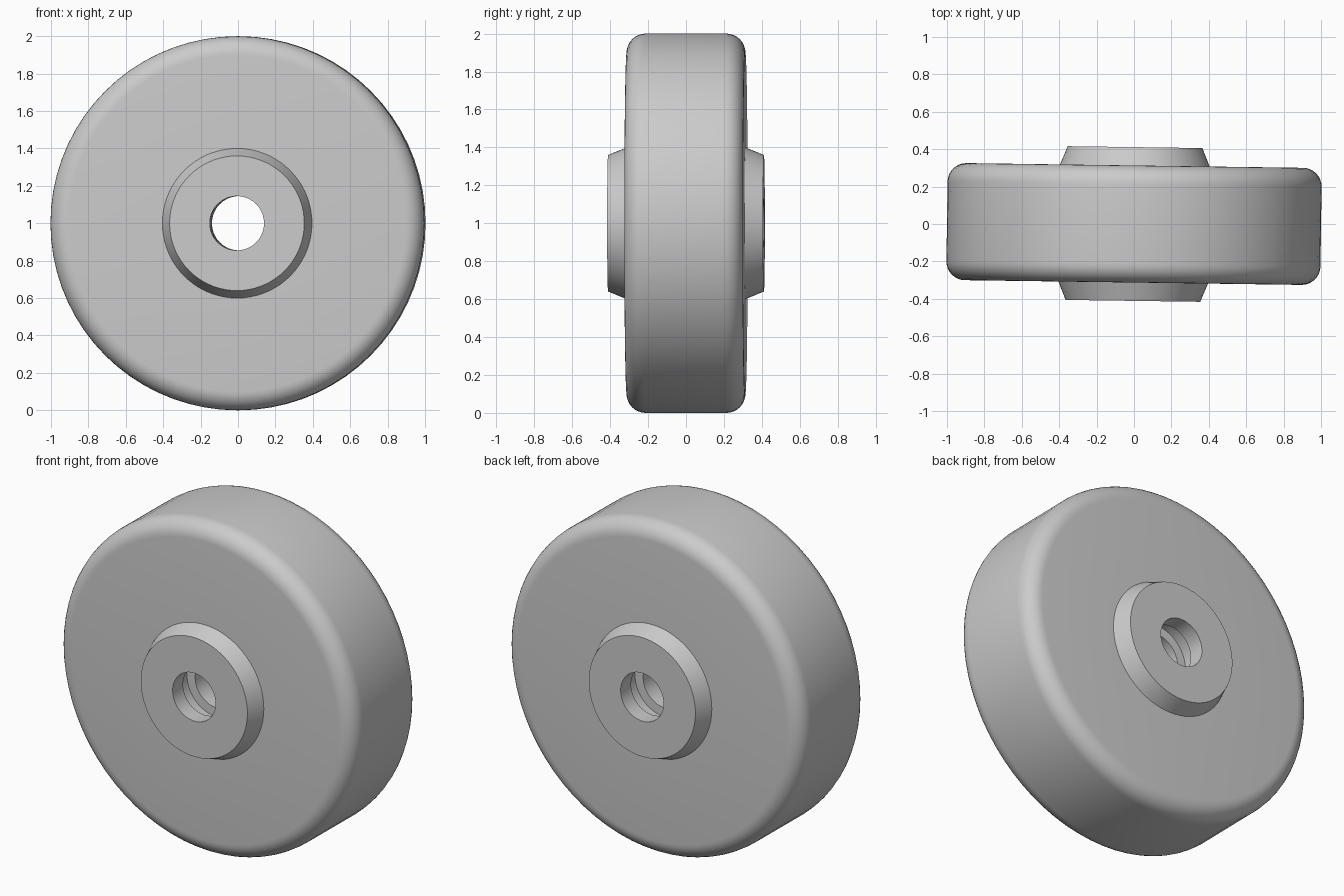
import bpy, bmesh, math
from mathutils import Matrix

if "Cube" in bpy.data.objects:
    bpy.data.objects.remove(bpy.data.objects["Cube"], do_unlink=True)

grey = bpy.data.materials.new("plain grey")
grey.use_nodes = True
grey.diffuse_color = (0.6, 0.6, 0.6, 1)
grey.node_tree.nodes["Principled BSDF"].inputs["Base Color"].default_value = grey.diffuse_color

# The wheel stands upright, turned very slightly on its vertical axis
PLACE = Matrix.Translation((0, 0, 1)) @ Matrix.Rotation(-0.014, 4, "Z")


def lathe(name, profile, steps=72):
    """Turn a closed (radius, y) outline around the axle."""
    bm = bmesh.new()
    rings = []
    for i in range(steps):
        a = 2 * math.pi * i / steps
        rings.append([bm.verts.new((r * math.cos(a), y, r * math.sin(a))) for r, y in profile])
    n = len(profile)
    for i, ring in enumerate(rings):
        after = rings[(i + 1) % steps]
        for j in range(n):
            k = (j + 1) % n
            bm.faces.new((ring[j], ring[k], after[k], after[j]))
    bmesh.ops.recalc_face_normals(bm, faces=bm.faces)
    bm.transform(PLACE)
    mesh = bpy.data.meshes.new(name)
    bm.to_mesh(mesh)
    bm.free()
    mesh.materials.append(grey)
    obj = bpy.data.objects.new(name, mesh)
    bpy.context.collection.objects.link(obj)
    bpy.ops.object.select_all(action="DESELECT")
    obj.select_set(True)
    bpy.context.view_layer.objects.active = obj
    bpy.ops.object.shade_smooth_by_angle(angle=math.radians(30))
    return obj


# Tyre body with rounded shoulders and a central bore
HALF, ROUND, BORE = 0.313, 0.1, 0.145
shoulder = [(1 - ROUND + ROUND * math.cos(t), HALF - ROUND + ROUND * math.sin(t))
            for t in (math.pi / 2 * i / 8 for i in range(9))]
front = [(r, -y) for r, y in reversed(shoulder)]
# The bore widens behind each hub cap
bore = [(0.2, HALF), (0.2, 0.2), (BORE, 0.2), (BORE, -0.2), (0.2, -0.2), (0.2, -HALF)]
lathe("tyre_body", front + shoulder + bore)

# Tapered hub caps on both sides
for name, s in (("front_hub", -1), ("back_hub", 1)):
    lathe(name, [(BORE, s * 0.411), (0.36, s * 0.411), (0.4, s * HALF), (BORE, s * HALF)])
